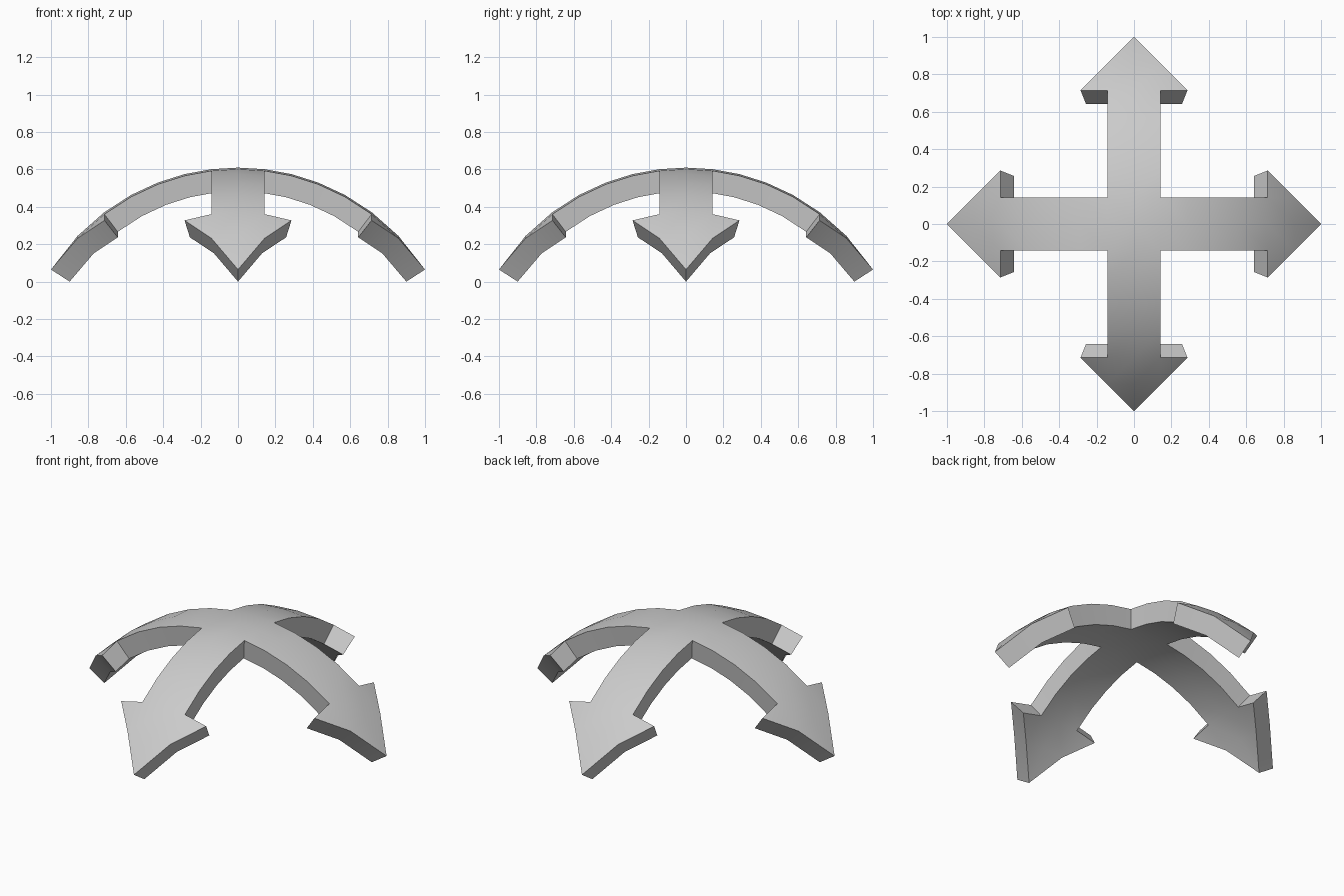
import bpy
import bmesh
import math
from mathutils import Vector

cube = bpy.data.objects.get("Cube")
if cube:
    bpy.data.objects.remove(cube, do_unlink=True)

STEP = 1 / 7          # plan grid spacing
RADIUS = 1.19         # outer sphere
INNER = 0.9           # inner shell as a fraction of the outer one
tip_height = math.sqrt(RADIUS ** 2 - 1)

grey = bpy.data.materials.new("light_grey")
grey.use_nodes = True
grey.diffuse_color = (0.6, 0.6, 0.6, 1)
grey.node_tree.nodes["Principled BSDF"].inputs["Base Color"].default_value = (0.6, 0.6, 0.6, 1)

bm = bmesh.new()
verts = {}


def point(x, y):
    """Shared vertex of the flat plan, raised onto the sphere."""
    if (x, y) not in verts:
        px, py = x * STEP, y * STEP
        verts[x, y] = bm.verts.new((px, py, math.sqrt(RADIUS ** 2 - px * px - py * py)))
    return verts[x, y]


def cell(corners, turns):
    """Add a plan face, turned by quarter turns about the centre."""
    for _ in range(turns):
        corners = [(-y, x) for x, y in corners]
    bm.faces.new([point(x, y) for x, y in corners])


def square(x, y):
    return [(x, y), (x + 1, y), (x + 1, y + 1), (x, y + 1)]


for turn in range(4):
    # One quarter of the crossing
    cell(square(0, 0), turn)
    # Shaft and the middle of the arrow head
    for y in range(1, 6):
        cell(square(-1, y), turn)
        cell(square(0, y), turn)
    # Sloping sides of the arrow head
    for x, y in ((1, 5), (0, 6)):
        cell([(x, y), (x + 1, y), (x, y + 1)], turn)
        cell([(-x, y), (-x, y + 1), (-x - 1, y)], turn)

# Thicken towards the sphere centre
shell = bmesh.ops.extrude_face_region(bm, geom=bm.faces[:], use_keep_orig=True)
for v in shell["geom"]:
    if isinstance(v, bmesh.types.BMVert):
        v.co *= INNER
bmesh.ops.translate(bm, verts=bm.verts[:], vec=Vector((0, 0, -INNER * tip_height)))
bmesh.ops.recalc_face_normals(bm, faces=bm.faces[:])

mesh = bpy.data.meshes.new("domed_four_way_arrow")
bm.to_mesh(mesh)
bm.free()
mesh.materials.append(grey)
arrow = bpy.data.objects.new("domed_four_way_arrow", mesh)
bpy.context.collection.objects.link(arrow)

# Smooth dome with crisp rims
bpy.ops.object.select_all(action="DESELECT")
arrow.select_set(True)
bpy.context.view_layer.objects.active = arrow
bpy.ops.object.shade_smooth_by_angle(angle=math.radians(30))
